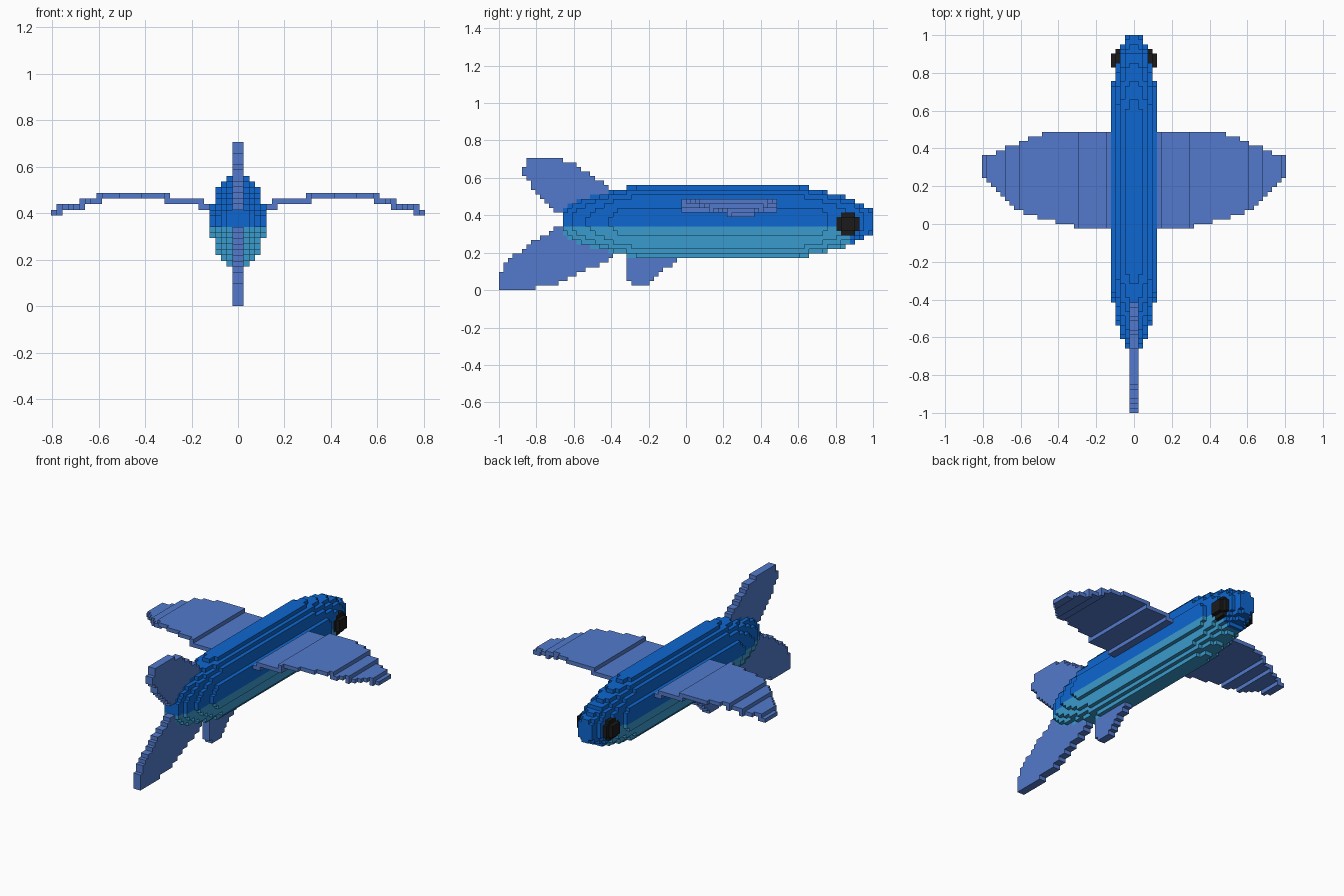
import bpy
import bmesh
import math

if "Cube" in bpy.data.objects:
    bpy.data.objects.remove(bpy.data.objects["Cube"])

V = 2 / 82          # voxel edge length
Z_MID = 15          # body axis height, in voxels


def material(name, rgb):
    m = bpy.data.materials.new(name)
    m.diffuse_color = (*rgb, 1)
    m.use_nodes = True
    m.node_tree.nodes["Principled BSDF"].inputs["Base Color"].default_value = m.diffuse_color
    return m


BLUE = material("deep_blue", (0.004, 0.136, 0.63))
CYAN = material("belly_cyan", (0.042, 0.328, 0.61))
FIN = material("fin_blue", (0.084, 0.195, 0.604))
BLACK = material("eye_black", (0.011, 0.011, 0.011))


def lerp(table, t):
    """Piecewise linear lookup."""
    if t <= table[0][0]:
        return table[0][1]
    for (a, va), (b, vb) in zip(table, table[1:]):
        if t <= b:
            return va + (vb - va) * (t - a) / (b - a)
    return table[-1][1]


def inside(poly, px, py):
    """Even-odd point in polygon test."""
    hit = False
    for (x1, y1), (x2, y2) in zip(poly, poly[1:] + poly[:1]):
        if (y1 > py) != (y2 > py) and px < x1 + (py - y1) * (x2 - x1) / (y2 - y1):
            hit = not hit
    return hit


def centre_y(j):
    return -1 + (j + 0.5) * V


# Body: ellipse slices with tapering half height and half width (in voxels)
HEIGHT = [(-.66, 2.3), (-.63, 3.55), (-.59, 4.55), (-.51, 5.54), (-.41, 6.54), (-.32, 7.54), (-.24, 8),
          (.58, 8), (.65, 7.54), (.756, 6.54), (.86, 5.54), (.91, 4.6), (.95, 3.6), (1, 2.6)]
WIDTH = [(-.66, 1.55), (-.61, 2.53), (-.53, 3.52), (-.41, 4.52), (-.34, 5),
         (.70, 5), (.756, 4.52), (.90, 3.52), (.95, 2.55), (1, 1.55)]
body = set()
for j in range(14, 82):
    h, w = lerp(HEIGHT, centre_y(j)), lerp(WIDTH, centre_y(j))
    for i in range(-5, 5):
        for k in range(7, 23):
            if ((i + .5) / w) ** 2 + ((k + .5 - Z_MID) / h) ** 2 <= 1:
                body.add((i, j, k))

# Eyes: small voxel balls sunk into the head
eyes = {}
for name, s in (("left_eye", -1), ("right_eye", 1)):
    eyes[name] = {(i, j, k) for i in range(-5, 5) for j in range(73, 80) for k in range(11, 18)
                  if math.dist((i + .5, j + .5, k + .5), (s * 2.7, 76.5, 14.5)) < 2.6
                  and (i + .5) * s > 2}
    body -= eyes[name]

# Wings: one-voxel sheet arched in steps (start, end, layer)
WING = [(0, .49), (.43, .49), (.53, .46), (.63, .42), (.72, .39), (.76, .365), (.81, .36), (.81, .25),
        (.76, .2), (.66, .1), (.55, .05), (.44, .02), (.28, -.02), (0, -.02)]
STEPS = [(4, 7, 17), (6, 13, 18), (12, 25, 19), (24, 28, 18), (27, 32, 17), (31, 33, 16)]
right_wing = {(i, j, k) for a, b, k in STEPS for i in range(a, b) for j in range(38, 64)
              if inside(WING, (i + .5) * V, centre_y(j))}
left_wing = {(-1 - i, j, k) for i, j, k in right_wing}


# Centre fins: two-voxel plates cut from a side profile (y, z)
def plate(profile):
    return {(i, j, k) for j in range(82) for k in range(30) for i in (-1, 0)
            if inside(profile, centre_y(j), (k + .5) * V)}


upper_tail = plate([(-.38, .50), (-.42, .56), (-.515, .62), (-.58, .665), (-.63, .69), (-.70, .70),
                    (-.755, .71), (-.83, .71), (-.88, .65), (-.88, .62), (-.81, .54), (-.757, .475),
                    (-.69, .415), (-.6, .38)])
lower_tail = plate([(-.58, .34), (-.70, .335), (-.78, .28), (-.875, .22), (-.95, .155), (-.98, .11),
                    (-1.01, .07), (-1.01, -.01), (-.805, -.01), (-.80, .025), (-.69, .03), (-.6, .075),
                    (-.515, .115), (-.436, .15), (-.39, .19), (-.38, .3)])
belly_fin = plate([(-.32, .25), (-.32, .09), (-.29, .025), (-.2, .025), (-.17, .065), (-.115, .11),
                   (-.05, .15), (-.05, .25)])

# Later parts give way to earlier ones
parts = [("body", body, [BLUE, CYAN])]
parts += [(n, c, [BLACK]) for n, c in eyes.items()]
parts += [("right_wing", right_wing, [FIN]), ("left_wing", left_wing, [FIN]),
          ("upper_tail_fin", upper_tail, [FIN]), ("lower_tail_fin", lower_tail, [FIN]),
          ("belly_fin", belly_fin, [FIN])]
filled = set()
for _, cells, _ in parts:
    cells -= filled
    filled |= cells


def build(name, cells, mats):
    """Mesh the exposed voxel faces of one part."""
    bm = bmesh.new()
    verts = {}

    def vert(p):
        if p not in verts:
            verts[p] = bm.verts.new((p[0] * V, -1 + p[1] * V, p[2] * V))
        return verts[p]

    for cell in sorted(cells):
        for axis in range(3):
            u, w = (axis + 1) % 3, (axis + 2) % 3
            for side in (0, 1):
                near = list(cell)
                near[axis] += 2 * side - 1
                if tuple(near) in filled:
                    continue
                quad = []
                for du, dw in ((0, 0), (1, 0), (1, 1), (0, 1)):
                    p = list(cell)
                    p[axis] += side
                    p[u] += du
                    p[w] += dw
                    quad.append(vert(tuple(p)))
                face = bm.faces.new(quad if side else quad[::-1])
                # Belly colour: low voxels behind the face
                if len(mats) > 1 and cell[2] < 14 and cell[1] < 77:
                    face.material_index = 1
    mesh = bpy.data.meshes.new(name)
    bm.to_mesh(mesh)
    bm.free()
    for m in mats:
        mesh.materials.append(m)
    bpy.context.collection.objects.link(bpy.data.objects.new(name, mesh))


for part in parts:
    build(*part)
